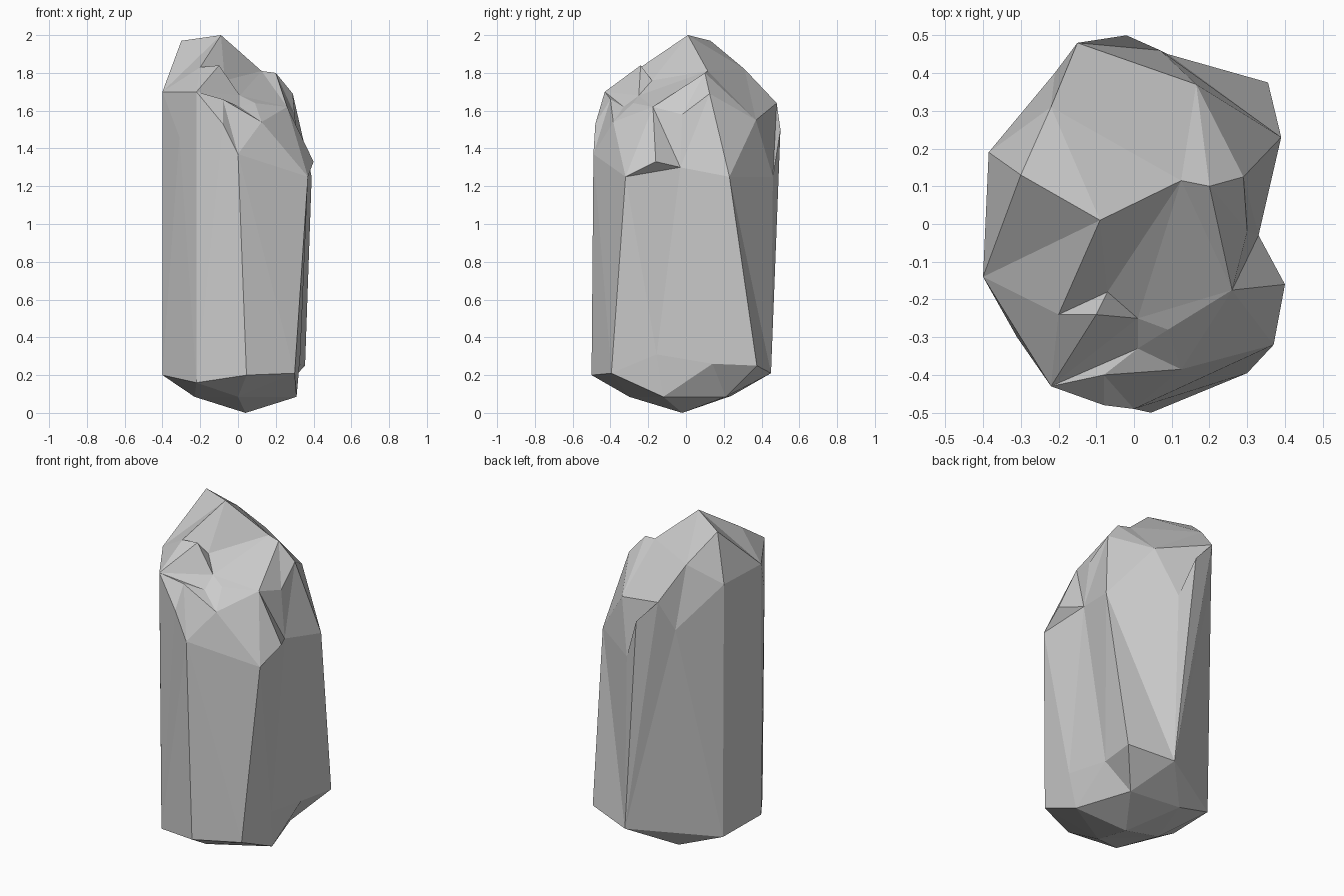
import bpy, bmesh, math
from mathutils import Vector
from mathutils.geometry import delaunay_2d_cdt

if "Cube" in bpy.data.objects:
    bpy.data.objects.remove(bpy.data.objects["Cube"])

# Shoulder outline where the upright sides meet the broken crown
rim = [(0, -.49, 1.37), (.37, -.32, 1.25), (.4, -.16, 1.33), (.33, -.03, 1.3),
       (.39, .23, 1.25), (.07, .46, 1.25), (-.02, .5, 1.5), (-.15, .48, 1.64),
       (-.21, .4, 1.46), (-.385, .19, 1.7), (-.4, -.14, 1.7), (-.31, -.3, 1.46),
       (-.22, -.43, 1.7), (-.08, -.48, 1.53)]

# Chipped crown points and the ridges joining them
crown = [(-.09, .01, 2), (-.3, .13, 1.97), (-.22, .31, 1.82), (.165, .37, 1.55),
         (.125, .115, 1.81), (.2, .1, 1.8), (.29, .125, 1.69), (.26, -.175, 1.62),
         (.125, -.385, 1.54), (.09, -.28, 1.64), (.01, -.25, 1.68), (-.1, -.24, 1.84),
         (-.2, -.24, 1.83), (-.07, -.18, 1.76), (.3, -.02, 1.58), (.01, -.33, 1.62),
         (-.08, -.4, 1.66)]
ridges = [(14, 15), (14, 18), (14, 27), (27, 24), (14, 26), (15, 10), (15, 16),
          (16, 18), (16, 7), (7, 17), (17, 20), (17, 4), (24, 21), (24, 18), (21, 2),
          (21, 22), (22, 1), (26, 12), (26, 10), (24, 12), (10, 12), (26, 25),
          (25, 24), (12, 29), (29, 22), (22, 0), (12, 30), (30, 22)]

# Foot outline and the rounded underside
foot = [(.045, -.5, .2), (.3, -.395, .21), (.33, -.155, .31), (.32, .14, .26),
        (.355, .375, .25), (.09, .45, .21), (-.37, .18, .18), (-.4, -.14, .2),
        (-.22, -.41, .16)]
underside = [(.31, -.12, .085), (.2, .21, .085), (-.12, .24, .09), (-.23, -.07, .085),
             (0, -.3, .085), (.04, -.02, 0)]
foot_ridges = [(9, 10), (9, 3), (10, 3), (10, 4), (9, 1)]

bm = bmesh.new()


def cap(outline, inner, creases):
    """Facet the area inside an outline, keeping the given creases."""
    pts = outline + inner
    n = len(outline)
    edges = [(i, (i + 1) % n) for i in range(n)] + creases
    out = delaunay_2d_cdt([Vector(p[:2]) for p in pts], edges, [], 1, 1e-5)
    verts = [bm.verts.new(p) for p in pts]
    for face in out[2]:
        ids = [out[3][i][0] for i in face if out[3][i]]
        if len(set(ids)) > 2:
            bm.faces.new([verts[i] for i in ids])
    return verts[:n]


def angles(ring):
    """Angles around the axis, always increasing, with the closing turn."""
    a = [math.atan2(v.co.y, v.co.x) for v in ring]
    a = [t + math.tau if i > 1 and t < a[1] else t for i, t in enumerate(a)]
    return a + [a[0] + math.tau]


top = cap(rim, crown, ridges)
low = cap(foot, underside, foot_ridges)

# Small ledge that overhangs the right side
bm.faces.new(top[1:4])
top.pop(2)

# Upright side facets stitched between the two outlines
ta, la = angles(top), angles(low)
la[6] -= .1
i = j = 0
while i < len(top) or j < len(low):
    t, b = top[i % len(top)], low[j % len(low)]
    if j == len(low) or (i < len(top) and ta[i + 1] < la[j + 1]):
        i += 1
        bm.faces.new((t, b, top[i % len(top)]))
    else:
        j += 1
        bm.faces.new((t, b, low[j % len(low)]))

bmesh.ops.recalc_face_normals(bm, faces=bm.faces)
mesh = bpy.data.meshes.new("standing_rock")
bm.to_mesh(mesh)
bm.free()
rock = bpy.data.objects.new("standing_rock", mesh)
bpy.context.collection.objects.link(rock)
